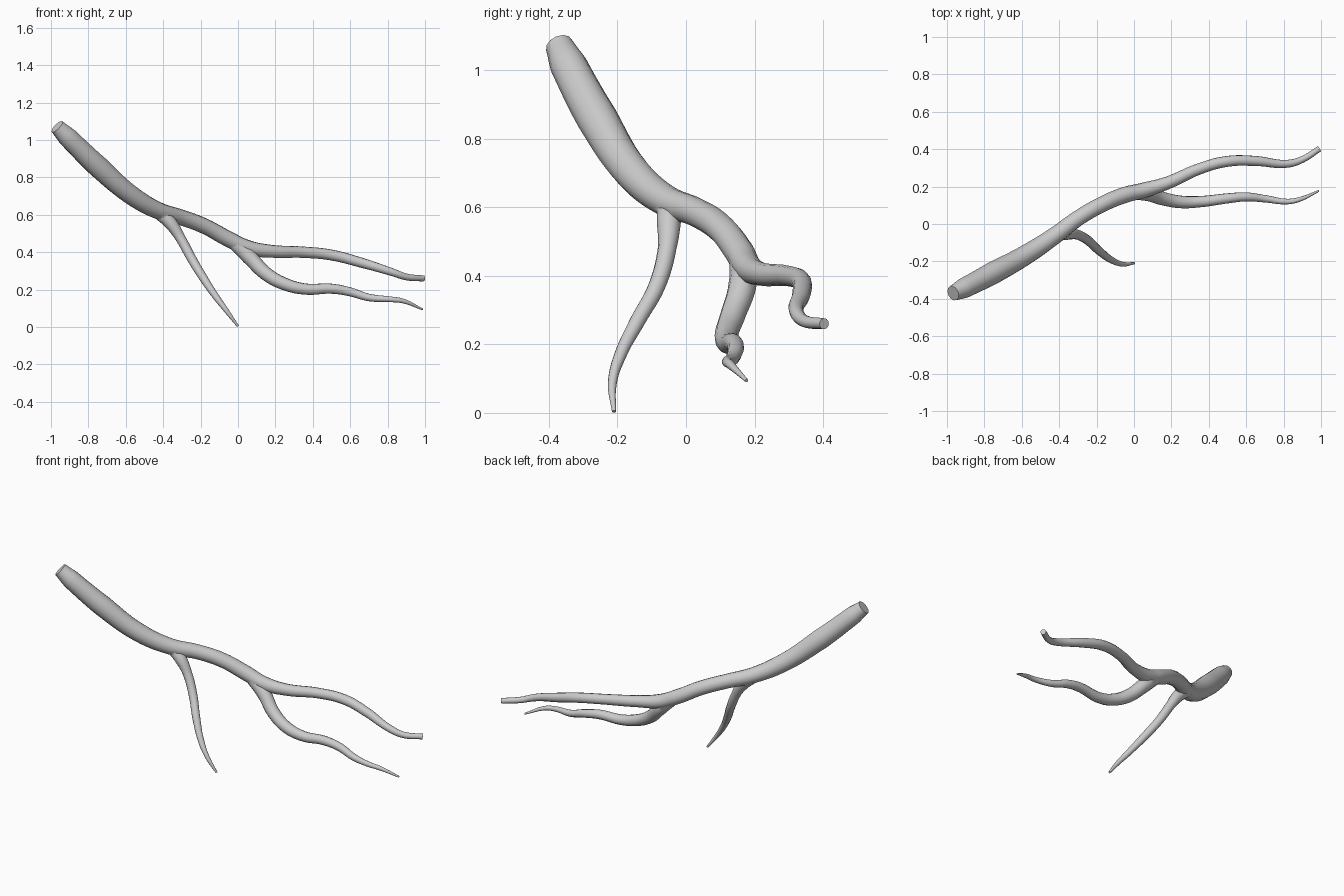
import bpy, bmesh

if "Cube" in bpy.data.objects:
    bpy.data.objects.remove(bpy.data.objects["Cube"])


def limb(name, points):
    """Tapered tube through (x, y, z, radius) points."""
    curve = bpy.data.curves.new(name, 'CURVE')
    curve.dimensions = '3D'
    curve.bevel_depth = 1.0
    curve.bevel_resolution = 4
    curve.resolution_u = 6
    curve.use_fill_caps = True
    spline = curve.splines.new('BEZIER')
    spline.bezier_points.add(len(points) - 1)
    for bp, (x, y, z, r) in zip(spline.bezier_points, points):
        bp.co = (x, y, z)
        bp.radius = r
        bp.handle_left_type = bp.handle_right_type = 'AUTO'
    obj = bpy.data.objects.new(name, curve)
    bpy.context.collection.objects.link(obj)
    bpy.ops.object.select_all(action='DESELECT')
    obj.select_set(True)
    bpy.context.view_layer.objects.active = obj
    bpy.ops.object.convert(target='MESH')
    obj = bpy.context.view_layer.objects.active
    # weld the end caps to the tube
    bm = bmesh.new()
    bm.from_mesh(obj.data)
    bmesh.ops.remove_doubles(bm, verts=bm.verts, dist=0.0002)
    bmesh.ops.recalc_face_normals(bm, faces=bm.faces)
    bm.to_mesh(obj.data)
    bm.free()
    return obj


# Main stem, running from the sawn thick end to the upper tip
branch = limb("branch", [
    (-0.967, -0.37, 1.072, .041), (-0.91, -0.343, 1.015, .054),
    (-0.75, -0.26, 0.86, .060), (-0.57, -0.16, 0.705, .053),
    (-0.42, -0.06, 0.62, .046), (-0.30, 0.03, 0.585, .042),
    (-0.18, 0.10, 0.54, .042), (-0.05, 0.155, 0.47, .043),
    (0.05, 0.18, 0.425, .041), (0.18, 0.22, 0.405, .034),
    (0.35, 0.295, 0.40, .030), (0.50, 0.335, 0.385, .029),
    (0.65, 0.337, 0.347, .027), (0.82, 0.322, 0.295, .021),
    (0.90, 0.345, 0.268, .018), (0.992, 0.403, 0.26, .016)])

# Lower fork
fork = limb("lower_fork", [
    (-0.03, 0.16, 0.455, .034), (0.06, 0.165, 0.375, .041),
    (0.15, 0.137, 0.285, .037), (0.25, 0.118, 0.23, .034),
    (0.36, 0.12, 0.203, .030), (0.50, 0.137, 0.205, .027),
    (0.60, 0.145, 0.188, .024), (0.70, 0.135, 0.158, .020),
    (0.82, 0.12, 0.148, .015), (0.88, 0.13, 0.14, .013),
    (0.988, 0.177, 0.094, .005)])

# Hanging side twig
twig = limb("side_twig", [
    (-0.42, -0.05, 0.61, .036), (-0.36, -0.05, 0.555, .035),
    (-0.31, -0.055, 0.48, .027), (-0.25, -0.085, 0.37, .025),
    (-0.19, -0.14, 0.27, .023), (-0.12, -0.193, 0.165, .018),
    (-0.06, -0.215, 0.085, .013), (0.0, -0.21, 0.004, .006)])

# Fuse the limbs into one continuous surface
bpy.context.view_layer.objects.active = branch
for part in (fork, twig):
    mod = branch.modifiers.new("fuse", 'BOOLEAN')
    mod.operation = 'UNION'
    mod.solver = 'EXACT'
    mod.object = part
    bpy.ops.object.modifier_apply(modifier=mod.name)
    bpy.data.objects.remove(part, do_unlink=True)

bpy.ops.object.select_all(action='DESELECT')
branch.select_set(True)
bpy.ops.object.shade_smooth_by_angle(angle=0.8)
